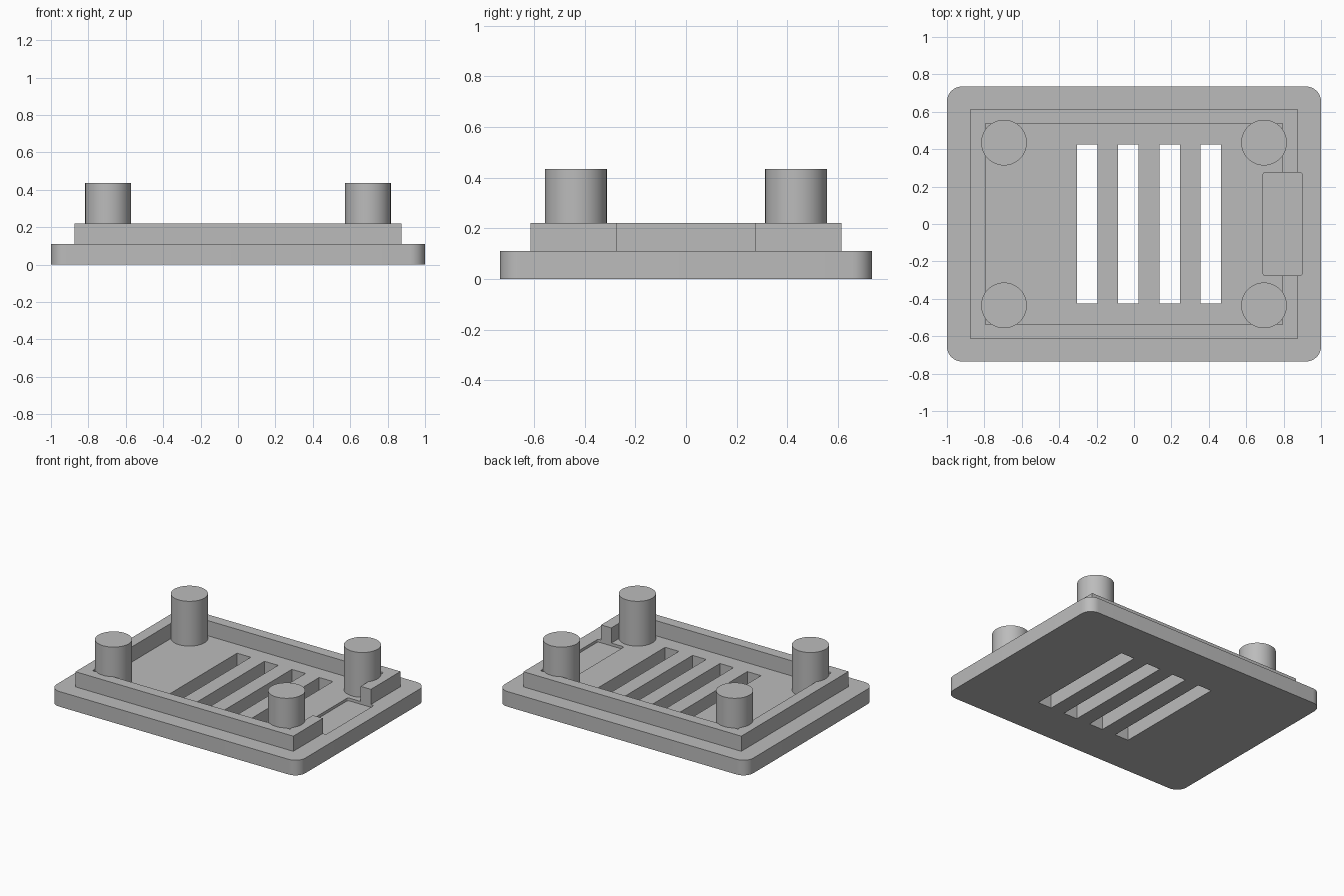
import bpy
import bmesh
from math import radians

cube = bpy.data.objects.get("Cube")
if cube:
    bpy.data.objects.remove(cube, do_unlink=True)

grey = bpy.data.materials.new("plain grey")
grey.use_nodes = True
grey.diffuse_color = (0.5, 0.5, 0.5, 1)
grey.node_tree.nodes["Principled BSDF"].inputs["Base Color"].default_value = (0.5, 0.5, 0.5, 1)


def finish(name, bm):
    bmesh.ops.recalc_face_normals(bm, faces=bm.faces)
    mesh = bpy.data.meshes.new(name)
    bm.to_mesh(mesh)
    bm.free()
    mesh.materials.append(grey)
    obj = bpy.data.objects.new(name, mesh)
    bpy.context.collection.objects.link(obj)
    return obj


def block(name, x, y, z, radius=0):
    """Box from (min, max) pairs, with optional rounded upright corners."""
    bm = bmesh.new()
    bmesh.ops.create_cube(bm, size=1)
    for v in bm.verts:
        v.co = [pair[0] if c < 0 else pair[1] for c, pair in zip(v.co, (x, y, z))]
    if radius:
        upright = [e for e in bm.edges if abs(e.verts[0].co.z - e.verts[1].co.z) > 0.01]
        bmesh.ops.bevel(bm, geom=upright, offset=radius, segments=8,
                        profile=0.5, affect='EDGES')
    return finish(name, bm)


def select(obj):
    bpy.ops.object.select_all(action='DESELECT')
    obj.select_set(True)
    bpy.context.view_layer.objects.active = obj


def cut(obj, cutter):
    cutter.hide_render = True
    mod = obj.modifiers.new("cut", 'BOOLEAN')
    mod.operation = 'DIFFERENCE'
    mod.solver = 'EXACT'
    mod.object = cutter
    select(obj)
    bpy.ops.object.modifier_apply(modifier=mod.name)


def smooth(obj):
    select(obj)
    bpy.ops.object.shade_smooth_by_angle(angle=radians(30))


TOP = 0.11

# Base plate with rounded corners
plate = block("base_plate", (-1, 1), (-0.735, 0.735), (0, TOP), 0.08)

# Raised rim, hollow in the middle
rim = block("raised_rim", (-0.875, 0.875), (-0.615, 0.615), (TOP, 0.22))
hollow = block("hollow_cutter", (-0.793, 0.793), (-0.537, 0.537), (0, 0.4))
cut(rim, hollow)

# Four vent slots through the plate
cutters = [hollow]
for i in range(4):
    x = -0.305 + 0.22 * i
    slot = block("slot_cutter", (x, x + 0.11), (-0.425, 0.425), (-0.1, 0.3))
    cut(plate, slot)
    cutters.append(slot)

# Cable notch: opens the rim and sinks slightly into the plate
notch = block("notch_cutter", (0.69, 0.9), (-0.275, 0.275), (0.09, 0.4), 0.012)
cut(rim, notch)
cut(plate, notch)
cutters.append(notch)

for c in cutters:
    bpy.data.objects.remove(c, do_unlink=True)
smooth(plate)

# Corner posts
for side, sx in (("right", -1), ("left", 1)):
    for end, sy in (("front", -1), ("back", 1)):
        bm = bmesh.new()
        bmesh.ops.create_cone(bm, cap_ends=True, segments=64, radius1=0.122,
                              radius2=0.122, depth=0.435 - TOP)
        bmesh.ops.translate(bm, verts=bm.verts,
                            vec=(sx * 0.695, sy * 0.435, (0.435 + TOP) / 2))
        smooth(finish(f"{end}_{side}_post", bm))
